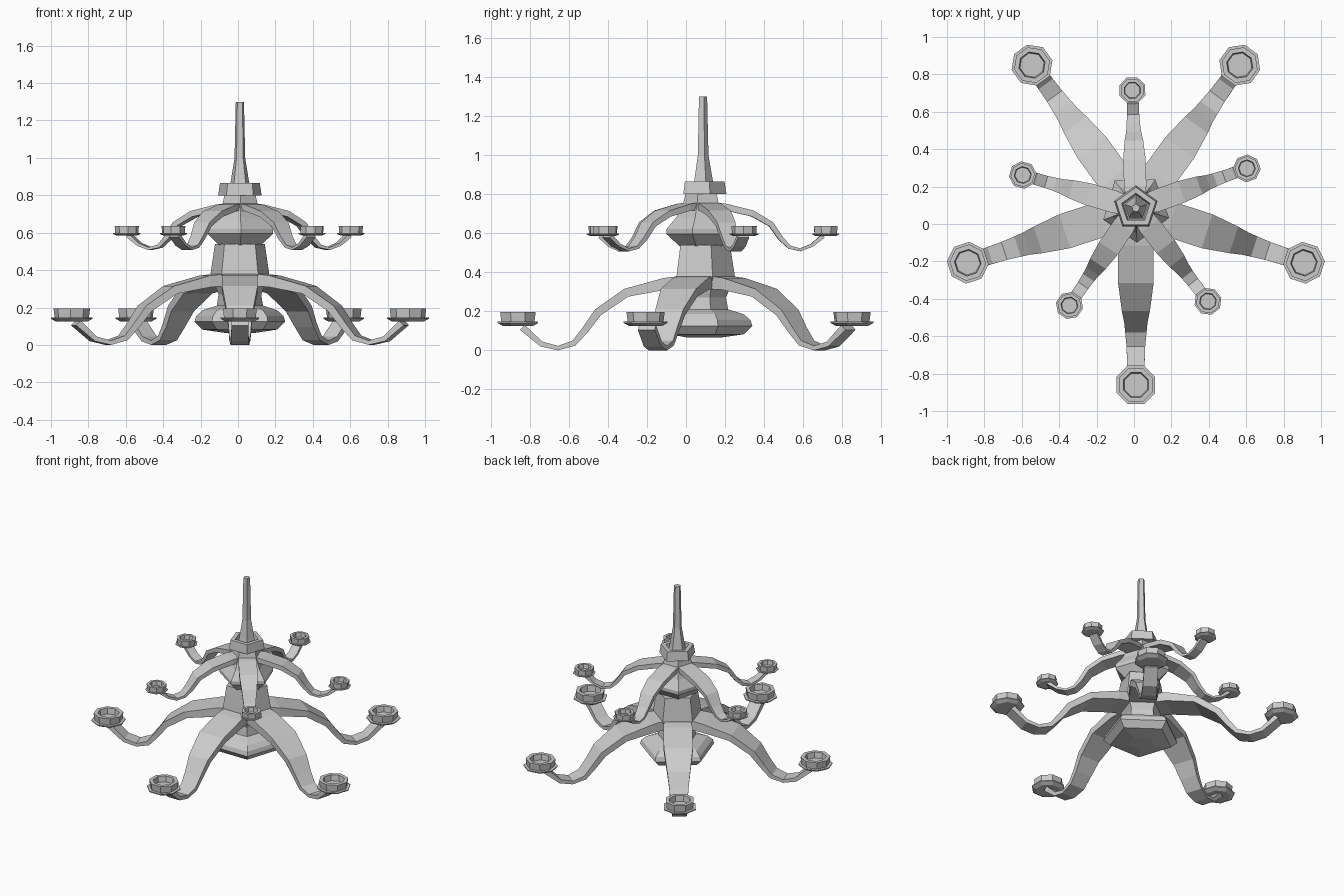
import bpy, bmesh
from math import cos, sin, radians, pi
from mathutils import Matrix

CENTRE = Matrix.Translation((0.01, 0.085, 0))


def finish(bm, name, matrix):
    bmesh.ops.recalc_face_normals(bm, faces=bm.faces)
    mesh = bpy.data.meshes.new(name)
    bm.to_mesh(mesh)
    bm.free()
    ob = bpy.data.objects.new(name, mesh)
    ob.matrix_world = matrix
    bpy.context.collection.objects.link(ob)
    return ob


def skin(bm, rings):
    """Join vertex rings with quads and cap both ends."""
    rings = [[bm.verts.new(p) for p in ring] for ring in rings]
    n = len(rings[0])
    for a, b in zip(rings, rings[1:]):
        for i in range(n):
            j = (i + 1) % n
            bm.faces.new((a[i], a[j], b[j], b[i]))
    bm.faces.new(rings[0])
    bm.faces.new(rings[-1])


def lathe(name, profile, sides, start, matrix):
    """Faceted turned part from (radius, height) points."""
    bm = bmesh.new()
    angles = [radians(start) + 2 * pi * i / sides for i in range(sides)]
    skin(bm, [[(r * cos(a), r * sin(a), z) for a in angles] for r, z in profile])
    return finish(bm, name, matrix)


def arm(name, path, matrix):
    """Flat strap arm from (radius, top height, thickness, half width)."""
    bm = bmesh.new()
    skin(bm, [[(r, -w, z), (r, w, z), (r + s, w, z - t), (r + s, -w, z - t)]
              for r, z, t, w, s in path])
    return finish(bm, name, matrix)


def tier(prefix, start, path, cup, reach):
    """Five arms with octagonal candle cups."""
    for i in range(5):
        m = CENTRE @ Matrix.Rotation(radians(start + 72 * i), 4, 'Z')
        arm(f"{prefix}_arm_{i + 1}", path, m)
        lathe(f"{prefix}_cup_{i + 1}", cup, 8, 22.5,
              m @ Matrix.Translation((reach, 0, 0)))


# Lower body: bottom bulb, waist and tapered column
lathe("lower_body", [(0.09, 0.065), (0.21, 0.082), (0.255, 0.125), (0.245, 0.155),
                     (0.21, 0.185), (0.13, 0.21), (0.12, 0.27), (0.165, 0.38),
                     (0.14, 0.54)], 5, 90, CENTRE)

# Upper bulb, which faces the upper arms
lathe("upper_body", [(0.12, 0.535), (0.185, 0.595), (0.185, 0.62), (0.135, 0.68),
                     (0.10, 0.75), (0.085, 0.81)], 5, -88.3, CENTRE)

# Collar with a recessed top
lathe("collar", [(0.09, 0.80), (0.122, 0.80), (0.112, 0.865), (0.08, 0.865),
                 (0.07, 0.83)], 5, 90, CENTRE)

# Tapered hanging stem
lathe("stem", [(0.065, 0.82), (0.052, 0.87), (0.03, 1.0), (0.023, 1.3)],
      5, 90, CENTRE)

# Lower tier: (radius, top z, thickness, half width, underside shift)
lower_path = [(0.08, 0.385, 0.07, 0.085, 0.0), (0.20, 0.37, 0.06, 0.095, -0.01),
              (0.40, 0.315, 0.04, 0.095, -0.02), (0.55, 0.21, 0.03, 0.075, -0.03),
              (0.615, 0.115, 0.02, 0.062, -0.03), (0.665, 0.05, 0.025, 0.057, -0.015),
              (0.74, 0.023, 0.023, 0.05, 0.0), (0.82, 0.045, 0.025, 0.047, 0.01),
              (0.91, 0.13, 0.025, 0.045, 0.025)]
lower_cup = [(0.085, 0.125), (0.112, 0.14), (0.112, 0.147), (0.092, 0.147),
             (0.098, 0.195), (0.072, 0.195), (0.066, 0.155)]
tier("lower", -90, lower_path, lower_cup, 0.945)

# Upper tier
upper_path = [(0.04, 0.76, 0.04, 0.05, 0.0), (0.12, 0.75, 0.035, 0.06, 0.0),
              (0.26, 0.715, 0.03, 0.06, -0.01), (0.36, 0.655, 0.02, 0.05, -0.02),
              (0.41, 0.58, 0.015, 0.04, -0.02), (0.45, 0.535, 0.015, 0.036, -0.01),
              (0.50, 0.522, 0.015, 0.033, 0.0), (0.555, 0.545, 0.015, 0.032, 0.008),
              (0.61, 0.595, 0.018, 0.03, 0.015)]
upper_cup = [(0.055, 0.585), (0.074, 0.593), (0.074, 0.598), (0.062, 0.598),
             (0.065, 0.635), (0.046, 0.635), (0.042, 0.605)]
tier("upper", 91.7, upper_path, upper_cup, 0.63)
